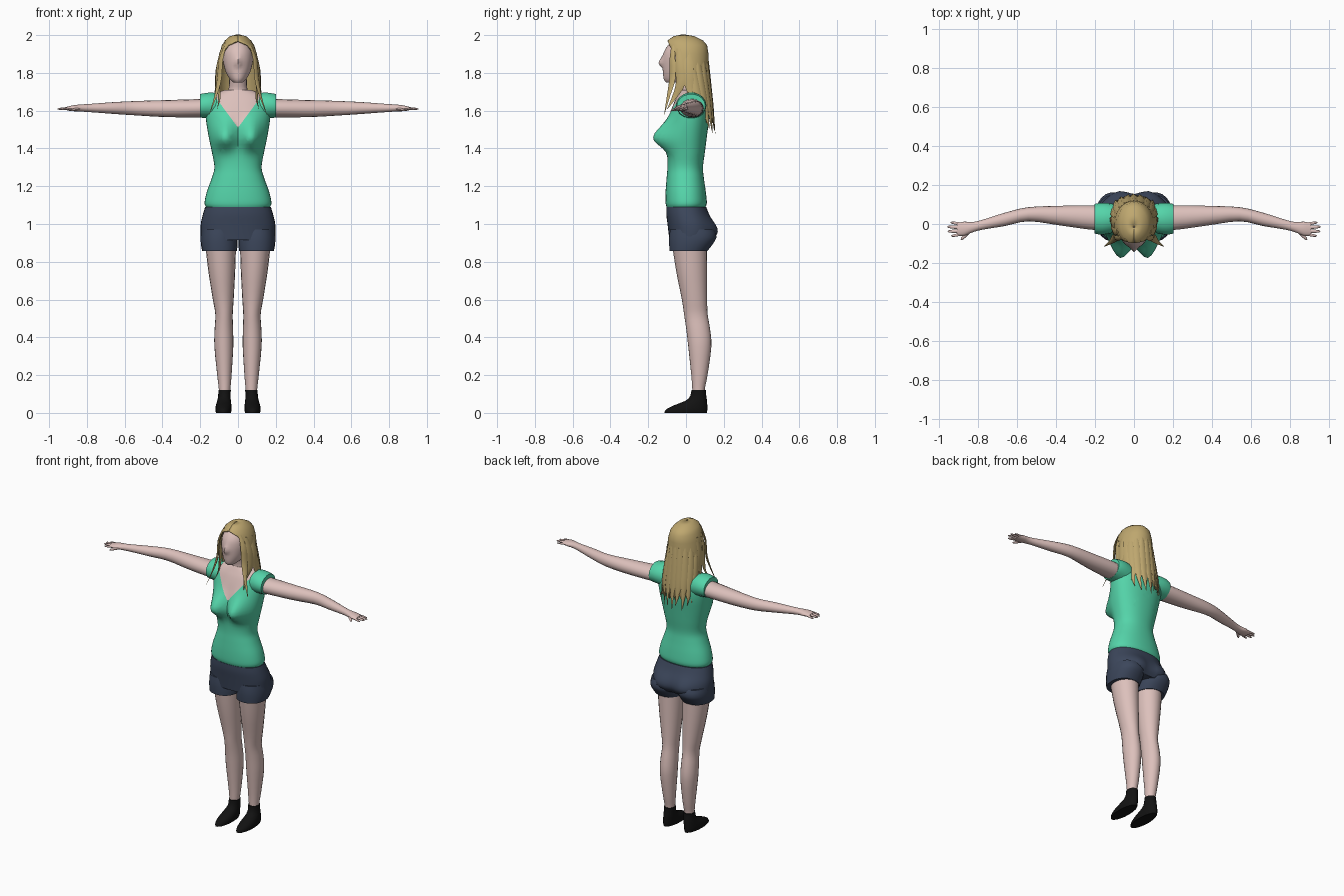
import bpy, bmesh, math, random
from mathutils import Vector

random.seed(4)


def material(name, rgb):
    m = bpy.data.materials.new(name)
    m.diffuse_color = (*rgb, 1)
    return m


SKIN = material("skin", (0.72, 0.53, 0.50))
GREEN = material("shirt green", (0.09, 0.66, 0.40))
NAVY = material("shorts navy", (0.045, 0.062, 0.105))
HAIR = material("hair blonde", (0.52, 0.39, 0.16))
BLACK = material("shoe black", (0.006, 0.006, 0.006))


def smooth_rows(rows, k):
    """Catmull-Rom resampling of tuples of numbers."""
    out = []
    for i in range(len(rows) - 1):
        p0, p1, p2 = rows[max(i - 1, 0)], rows[i], rows[i + 1]
        p3 = rows[min(i + 2, len(rows) - 1)]
        for j in range(k):
            t = j / k
            out.append(tuple(
                0.5 * (2 * b + (c - a) * t + (2 * a - 5 * b + 4 * c - d) * t * t
                       + (3 * b - a - 3 * c + d) * t ** 3)
                for a, b, c, d in zip(p0, p1, p2, p3)))
    return out + [rows[-1]]


def oval(c, u, v, n, p=1.0):
    """Ring around c with half axes u and v; p below 1 makes it boxier."""
    pts = []
    for i in range(n):
        a = 2 * math.pi * i / n
        ca, sa = math.cos(a), math.sin(a)
        pts.append(Vector(c) + Vector(u) * math.copysign(abs(ca) ** p, ca)
                   + Vector(v) * math.copysign(abs(sa) ** p, sa))
    return pts


def finish(name, bm, mats, mirror=False, angle=50):
    bmesh.ops.recalc_face_normals(bm, faces=bm.faces)
    me = bpy.data.meshes.new(name)
    bm.to_mesh(me)
    bm.free()
    for m in mats:
        me.materials.append(m)
    for f in me.polygons:
        f.use_smooth = True
    me.set_sharp_from_angle(angle=math.radians(angle))
    ob = bpy.data.objects.new(name, me)
    bpy.context.collection.objects.link(ob)
    if mirror:
        ob.modifiers.new("Mirror", 'MIRROR').use_mirror_merge = False
    return ob


def skin_rings(bm, rings, closed=True):
    vs = [[bm.verts.new(p) for p in r] for r in rings]
    n = len(rings[0])
    for a, b in zip(vs, vs[1:]):
        for i in range(n if closed else n - 1):
            j = (i + 1) % n
            bm.faces.new((a[i], a[j], b[j], b[i]))
    if closed:
        bm.faces.new(vs[0])
        bm.faces.new(vs[-1])


def upright(rows, k=2, n=20, p=1.0):
    """Body form from rows of height, centre x, half width, front y, back y."""
    bm = bmesh.new()
    skin_rings(bm, [oval((cx, (f + b) / 2, z), (rx, 0, 0), (0, (b - f) / 2, 0), n, p)
                    for z, cx, rx, f, b in smooth_rows(rows, k)])
    return bm


def sideways(rows, k=2, n=14):
    """Limb form from rows of x, centre y, centre z, half depth, half height."""
    bm = bmesh.new()
    skin_rings(bm, [oval((x, y, z), (0, ry, 0), (0, 0, rz), n)
                    for x, y, z, ry, rz in smooth_rows(rows, k)])
    return bm


def bulge(bm, cx, cz, wx, low, high, dy):
    """Push a mirrored pair of soft bumps out of the front or back."""
    for v in bm.verts:
        if v.co.y * dy > 0:
            wz = low if v.co.z < cz else high
            v.co.y += dy * math.exp(-((abs(v.co.x) - cx) / wx) ** 2
                                    - ((v.co.z - cz) / wz) ** 2)


# Shirt body with a V neckline cut into it
bm = upright([(1.085, 0, .165, -.10, .10), (1.11, 0, .177, -.108, .11),
              (1.17, 0, .165, -.108, .105), (1.24, 0, .14, -.103, .095),
              (1.30, 0, .125, -.098, .09), (1.38, 0, .138, -.098, .10),
              (1.46, 0, .155, -.098, .11), (1.54, 0, .168, -.09, .12),
              (1.60, 0, .172, -.078, .12), (1.65, 0, .162, -.06, .11),
              (1.685, 0, .13, -.042, .10), (1.71, 0, .07, -.028, .085)], 4, 44, .9)
bulge(bm, .072, 1.455, .058, .058, .085, -.085)
for s in (-1, 1):
    bmesh.ops.bisect_plane(bm, geom=bm.verts[:] + bm.edges[:] + bm.faces[:],
                           plane_co=(0, 0, 1.51), plane_no=(s * 1.35, 0, -1))
for f in bm.faces:
    c = f.calc_center_median()
    if (c.y < .02 and c.z > 1.51 + 1.35 * abs(c.x)) or (c.z > 1.69 and abs(c.x) < .12):
        f.material_index = 1
finish("shirt", bm, [GREEN, SKIN])

# Sleeves
finish("sleeves", sideways([(.09, .03, 1.62, .07, .07), (.14, .028, 1.627, .08, .07),
                            (.18, .027, 1.627, .08, .066), (.202, .027, 1.625, .075, .063)], 2, 18),
       [GREEN], True)

# Arms and palms
finish("arms", sideways([(.15, .03, 1.615, .06, .05), (.22, .033, 1.613, .062, .048),
                         (.38, .043, 1.611, .05, .045), (.54, .05, 1.613, .036, .038),
                         (.66, .024, 1.614, .034, .031), (.78, -.005, 1.614, .025, .022),
                         (.83, -.017, 1.614, .027, .019), (.87, -.024, 1.613, .036, .016),
                         (.905, -.027, 1.611, .032, .010)], 3, 16), [SKIN], True)

# Fingers and thumb
bm = bmesh.new()
for a, b, r in [((.885, .000, 1.612), (.938, .008, 1.607), .008),
                ((.89, -.018, 1.613), (.955, -.014, 1.609), .009),
                ((.89, -.036, 1.613), (.953, -.038, 1.609), .009),
                ((.885, -.052, 1.612), (.935, -.062, 1.607), .008),
                ((.84, -.035, 1.610), (.885, -.080, 1.602), .010)]:
    a, b = Vector(a), Vector(b)
    side = (b - a).cross(Vector((0, 0, 1))).normalized()
    skin_rings(bm, [oval(a.lerp(b, t), side * r * w, (0, 0, r * w * .8), 8)
                    for t, w in ((0, 1), (.6, .9), (.9, .65), (1, .25))])
finish("fingers", bm, [SKIN], True)

# Bare waist between shirt and shorts
finish("waist", upright([(1.04, 0, .172, -.094, .105), (1.08, 0, .170, -.097, .104),
                         (1.12, 0, .160, -.097, .10)]), [SKIN])

# Shorts: seat and two short legs
bm = upright([(.915, 0, .195, -.088, .13), (.95, 0, .198, -.092, .145),
              (1.0, 0, .197, -.098, .14), (1.05, 0, .186, -.104, .122),
              (1.09, 0, .174, -.104, .107)], 4, 36, .9)
bulge(bm, .085, .965, .07, .06, .06, .03)
finish("shorts_seat", bm, [NAVY])
finish("shorts_legs", upright([(.858, .098, .092, -.088, .115), (.89, .099, .097, -.09, .14),
                               (.93, .100, .098, -.09, .163), (.97, .098, .095, -.085, .15)],
                              2, 22, .9), [NAVY], True)

# Legs
finish("legs", upright([(.09, .072, .028, .035, .098), (.13, .071, .031, .033, .10),
                        (.2, .072, .038, .028, .114), (.35, .075, .05, .012, .134),
                        (.44, .075, .049, .002, .128), (.52, .074, .046, -.010, .115),
                        (.60, .078, .055, -.022, .112), (.75, .086, .071, -.052, .112),
                        (.90, .092, .082, -.075, .112)], 3, 20), [SKIN], True)

# Shoes
finish("shoes", upright([(0, .077, .040, -.115, .112), (.018, .077, .043, -.108, .115),
                         (.04, .076, .041, -.065, .114), (.065, .074, .036, -.002, .112),
                         (.09, .072, .033, .022, .108), (.122, .071, .033, .028, .106)],
                        2, 18), [BLACK], True)

# Neck
finish("neck", upright([(1.64, 0, .085, -.045, .085), (1.69, 0, .06, -.03, .078),
                        (1.73, 0, .047, -.03, .07), (1.81, 0, .047, -.055, .06)]), [SKIN])

# Head with a small nose
bm = upright([(1.748, 0, .022, -.105, -.03), (1.765, 0, .042, -.117, .01),
              (1.80, 0, .063, -.122, .05), (1.84, 0, .075, -.124, .08),
              (1.88, 0, .08, -.122, .09), (1.92, 0, .076, -.112, .09),
              (1.96, 0, .055, -.082, .07), (1.98, 0, .02, -.04, .03)], 3, 32)
bulge(bm, 0, 1.848, .014, .014, .035, -.022)
finish("head", bm, [SKIN])

# Hair shell: rows of height, half width, half depth, centre y, wrap angle from the back
rows = [(2.0, .004, .004, -.015, 180), (1.99, .042, .055, -.01, 180),
        (1.968, .067, .092, -.004, 180), (1.945, .082, .108, 0, 142),
        (1.90, .096, .115, 0, 120), (1.82, .103, .110, .003, 108),
        (1.74, .107, .095, .025, 100), (1.66, .112, .085, .043, 88),
        (1.57, .110, .072, .070, 78)]
rings = []
for r, (z, rx, ry, cy, wrap) in enumerate(rows):
    ring = []
    for i in range(29):
        a = math.radians(wrap) * (i / 14 - 1)
        drop = .035 * (i % 4 - 1.5) / 1.5 if r == len(rows) - 1 else 0
        ridge = 1 + (.035 if i % 2 and r > 4 else 0)
        ring.append(Vector((rx * ridge * math.sin(a), cy + ry * ridge * math.cos(a), z + drop)))
    rings.append(ring)
bm = bmesh.new()
skin_rings(bm, rings, False)
shell = finish("hair_shell", bm, [HAIR], angle=40)
sol = shell.modifiers.new("Solidify", 'SOLIDIFY')
sol.thickness, sol.offset = .008, 0


def lock(bm, pts, width, across):
    """Flat tapered lock of hair along a path."""
    path = smooth_rows(pts, 3)
    m = len(path) - 1
    out = Vector(across).cross(Vector((0, 0, 1))).normalized()
    skin_rings(bm, [oval(p, Vector(across) * width * w, out * .007 * w, 6)
                    for p, w in ((p, max(.06, min(1, .45 + 2 * i / m, 2.2 * (1 - i / m))))
                                 for i, p in enumerate(path))])


# Loose locks down the back
bm = bmesh.new()
for i in range(-4, 5):
    a = math.radians(i * 19)
    s, c = math.sin(a), math.cos(a)
    tip = 1.44 + .018 * abs(i) + random.uniform(0, .05)
    lock(bm, [(.098 * s, .117 * c, 1.87), (.112 * s, .025 + .103 * c, 1.74),
              (.118 * s, .058 + .085 * c, 1.60),
              (.105 * s + random.uniform(-.01, .01), .085 + .07 * c, tip)],
         .022, (c, -s, 0))
finish("back_locks", bm, [HAIR], angle=40)

# Locks framing the face and falling on the chest
bm = bmesh.new()
lock(bm, [(.066, -.070, 1.945), (.091, -.072, 1.87), (.099, -.072, 1.77),
          (.118, -.092, 1.68), (.152, -.115, 1.58)], .020, (.6, .8, 0))
lock(bm, [(.085, -.040, 1.93), (.104, -.035, 1.84), (.108, -.030, 1.74),
          (.098, -.062, 1.67), (.110, -.098, 1.61)], .026, (.35, .94, 0))
lock(bm, [(.09, .01, 1.92), (.110, .01, 1.82), (.116, .015, 1.73), (.128, .03, 1.65)],
     .03, (.1, .99, 0))
finish("front_locks", bm, [HAIR], True, 40)
